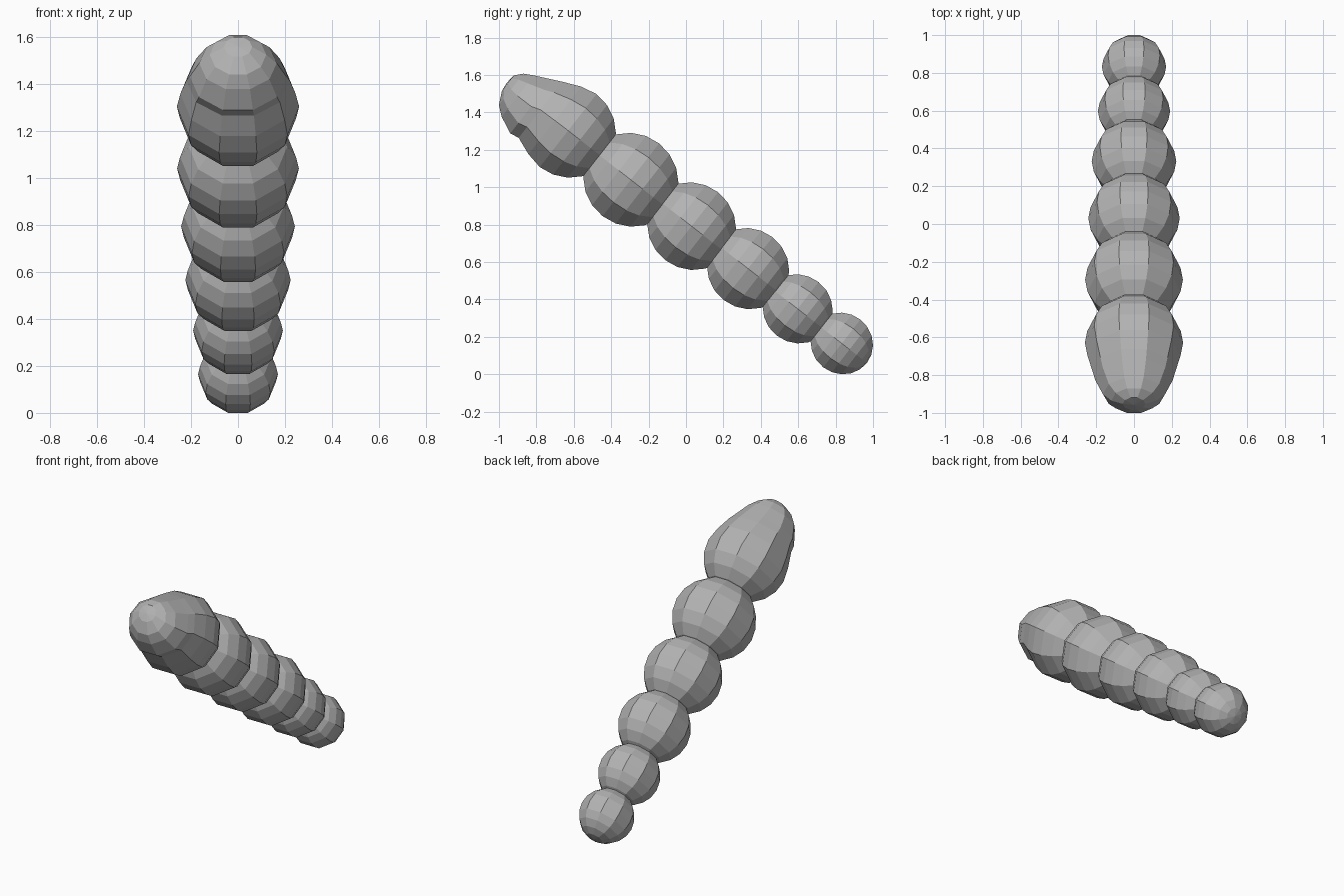
import bpy, bmesh, math
from mathutils import Matrix

cube = bpy.data.objects.get("Cube")
if cube:
    bpy.data.objects.remove(cube, do_unlink=True)

SIDES = 10
STEP = math.pi / 10                    # angle between rings of a ball
FLAT = math.cos(math.pi / SIDES)       # flat-to-flat factor of the ten-sided ring
TILT = Matrix.Rotation(math.radians(52.1), 4, 'X')   # body axis rises to the front

grey = bpy.data.materials.new("plain_grey")
grey.use_nodes = True
grey.diffuse_color = (0.45, 0.45, 0.45, 1)
grey.node_tree.nodes["Principled BSDF"].inputs["Base Color"].default_value = (0.45, 0.45, 0.45, 1)


def loft(name, y, z, rings, front, back):
    """Skin rings of (along axis, upper, lower, half width) between two poles."""
    bm = bmesh.new()
    loops = []
    for along, upper, lower, half in rings:
        mid, tall = (upper + lower) / 2, (upper - lower) / 2 / FLAT
        loops.append([bm.verts.new((half * math.cos(t), mid + tall * math.sin(t), along))
                      for t in (2 * math.pi * i / SIDES for i in range(SIDES))])
    for a, b in zip(loops, loops[1:]):
        for i in range(SIDES):
            j = (i + 1) % SIDES
            bm.faces.new((a[i], a[j], b[j], b[i]))
    for loop, tip in ((loops[0], front), (loops[-1], back)):
        pole = bm.verts.new((0, 0, tip))
        for i in range(SIDES):
            bm.faces.new((loop[i], loop[(i + 1) % SIDES], pole))
    bmesh.ops.recalc_face_normals(bm, faces=bm.faces)
    mesh = bpy.data.meshes.new(name)
    bm.to_mesh(mesh)
    bm.free()
    mesh.materials.append(grey)
    obj = bpy.data.objects.new(name, mesh)
    obj.matrix_world = Matrix.Translation((0, y, z)) @ TILT
    bpy.context.collection.objects.link(obj)


def ball_rings(r, first):
    """Rings of a ball, counted from its front pole."""
    return [(r * math.cos(k * STEP), r * math.sin(k * STEP) * FLAT,
             -r * math.sin(k * STEP) * FLAT, r * math.sin(k * STEP)) for k in range(first, 10)]


# Body balls, shrinking towards the tail
for name, y, z, r in (("body_segment_1", -0.295, 1.04, 0.259),
                      ("body_segment_2", 0.03, 0.792, 0.242),
                      ("body_segment_3", 0.332, 0.565, 0.224),
                      ("body_segment_4", 0.597, 0.35, 0.191),
                      ("tail_segment", 0.833, 0.165, 0.17)):
    loft(name, y, z, ball_rings(r, 1), r, -r)

# Head: round at the back, drawn out to a blunt snout with a small chin step
snout = [(0.410, 0.055, -0.050, 0.060),
         (0.376, 0.093, -0.120, 0.120),
         (0.326, 0.120, -0.160, 0.165),
         (0.235, 0.163, -0.202, 0.205),
         (0.185, 0.187, -0.193, 0.220),
         (0.090, 0.228, -0.230, 0.245)]
loft("head", -0.63, 1.303, snout + ball_rings(0.26, 5), 0.416, -0.26)
